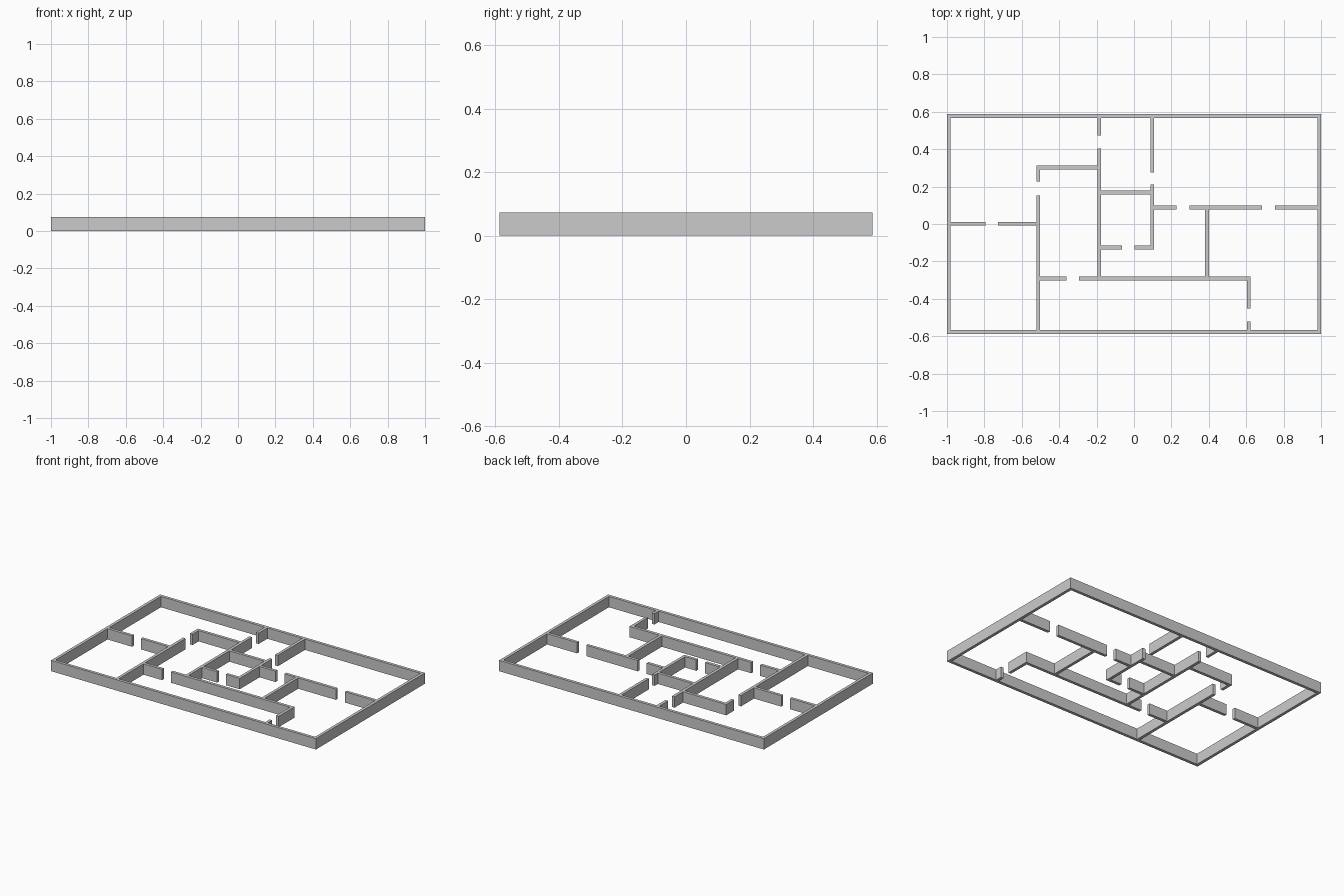
import bpy, bmesh

if "Cube" in bpy.data.objects:
    bpy.data.objects.remove(bpy.data.objects["Cube"])

T = 0.01          # half wall thickness
H = 0.074         # wall height
X, Y = 0.99, 0.578  # centre lines of the outer walls

# Walls along x: centre y, then (start, end) spans between door gaps
along_x = [
    (-Y, [(-X - T, X + T)]),
    (Y, [(-X - T, X + T)]),
    (0.002, [(-X, -0.795), (-0.728, -0.512)]),
    (0.302, [(-0.522, -0.186)]),
    (0.168, [(-0.186, 0.098)]),
    (-0.126, [(-0.186, -0.063), (0.004, 0.108)]),
    (0.088, [(0.098, 0.228), (0.296, 0.684), (0.754, X)]),
    (-0.292, [(-0.512, -0.362), (-0.295, 0.624)]),
]
# Walls along y: centre x, then (start, end) spans between door gaps
along_y = [
    (-X, [(-Y, Y)]),
    (X, [(-Y, Y)]),
    (-0.512, [(-Y, 0.152), (0.226, 0.302)]),
    (-0.186, [(-0.292, 0.404), (0.474, Y)]),
    (0.098, [(-0.136, 0.212), (0.276, Y)]),
    (0.39, [(-0.292, 0.088)]),
    (0.614, [(-Y, -0.522), (-0.452, -0.282)]),
]

rects = [(a, c - T, b, c + T) for c, spans in along_x for a, b in spans]
rects += [(c - T, a, c + T, b) for c, spans in along_y for a, b in spans]
rects = [tuple(round(v, 4) for v in r) for r in rects]

# Merge all wall footprints into one clean plan on a shared grid
xs = sorted({v for r in rects for v in (r[0], r[2])})
ys = sorted({v for r in rects for v in (r[1], r[3])})
bm = bmesh.new()
verts = {}


def vert(i, j):
    if (i, j) not in verts:
        verts[i, j] = bm.verts.new((xs[i], ys[j], 0))
    return verts[i, j]


for i in range(len(xs) - 1):
    for j in range(len(ys) - 1):
        cx, cy = (xs[i] + xs[i + 1]) / 2, (ys[j] + ys[j + 1]) / 2
        if any(r[0] < cx < r[2] and r[1] < cy < r[3] for r in rects):
            bm.faces.new([vert(i, j), vert(i + 1, j),
                          vert(i + 1, j + 1), vert(i, j + 1)])

# Raise the plan to wall height, keeping the underside closed
res = bmesh.ops.extrude_face_region(bm, geom=bm.faces[:], use_keep_orig=True)
top = [g for g in res["geom"] if isinstance(g, bmesh.types.BMVert)]
bmesh.ops.translate(bm, verts=top, vec=(0, 0, H))
bmesh.ops.recalc_face_normals(bm, faces=bm.faces[:])

mesh = bpy.data.meshes.new("floor_plan_walls")
bm.to_mesh(mesh)
bm.free()
walls = bpy.data.objects.new("floor_plan_walls", mesh)
bpy.context.collection.objects.link(walls)
